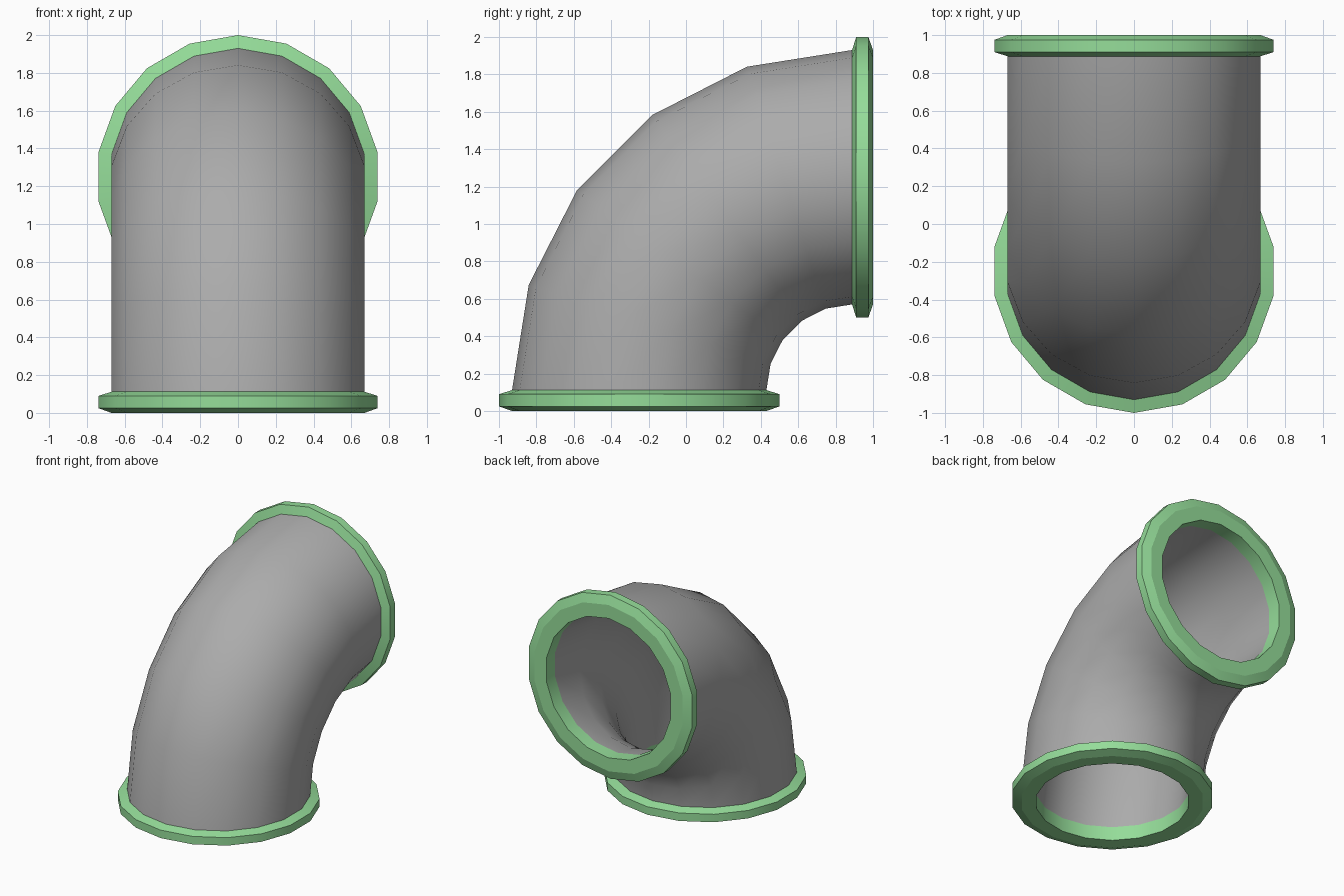
import bpy, bmesh
from math import sin, cos, pi, radians

if "Cube" in bpy.data.objects:
    bpy.data.objects.remove(bpy.data.objects["Cube"])

SIDES = 18
BORE, WALL, RIM = 0.57, 0.68, 0.75   # inner, pipe and flange radii
DEPTH = 0.112                        # flange thickness
CY, CZ, BEND = 1 - DEPTH, DEPTH, 1.25 - DEPTH


def material(name, colour):
    mat = bpy.data.materials.new(name)
    mat.diffuse_color = (*colour, 1)
    mat.use_nodes = True
    mat.node_tree.nodes["Principled BSDF"].inputs["Base Color"].default_value = mat.diffuse_color
    return mat


green = material("green", (0.30, 0.72, 0.32))
dark_grey = material("dark_grey", (0.41, 0.41, 0.41))


def loft(name, rings, mat, crisp_rings=False):
    """Join a closed cycle of 18-sided rings into one smooth solid."""
    bm = bmesh.new()
    vs = [[bm.verts.new(p) for p in ring] for ring in rings]
    for i in range(len(vs)):
        a, b = vs[i], vs[(i + 1) % len(vs)]
        for j in range(SIDES):
            k = (j + 1) % SIDES
            bm.faces.new((a[j], a[k], b[k], b[j]))
    bmesh.ops.recalc_face_normals(bm, faces=bm.faces)
    for f in bm.faces:
        f.smooth = True
    # Sharp along the rings of a flange; on the pipe only at its open ends
    ends = (0, len(vs) // 2 - 1, len(vs) // 2, len(vs) - 1)
    for i, ring in enumerate(vs):
        if crisp_rings or i in ends:
            for j in range(SIDES):
                bm.edges.get((ring[j], ring[(j + 1) % SIDES])).smooth = False
    me = bpy.data.meshes.new(name)
    bm.to_mesh(me)
    bm.free()
    me.materials.append(mat)
    ob = bpy.data.objects.new(name, me)
    bpy.context.collection.objects.link(ob)


def circle(r):
    """Sideways offset and offset away from the bend centre."""
    return [(r * sin(2 * pi * i / SIDES), r * cos(2 * pi * i / SIDES)) for i in range(SIDES)]


def bend_ring(r, t):
    return [(x, CY - (BEND + u) * cos(t), CZ + (BEND + u) * sin(t)) for x, u in circle(r)]


# Curved pipe: five 18 degree steps outside, then back along the bore
steps = [radians(18 * i) for i in range(6)]
loft("elbow_pipe", [bend_ring(WALL, t) for t in steps] +
     [bend_ring(BORE, t) for t in reversed(steps)], dark_grey)

# Bevelled flanges at the two open ends
profile = [(BORE, 0), (WALL, 0), (RIM, 0.025), (RIM, 0.09), (WALL, DEPTH), (BORE, DEPTH)]
loft("bottom_flange", [[(x, -0.25 - u, h) for x, u in circle(r)] for r, h in profile], green, True)
loft("back_flange", [[(x, 1 - h, 1.25 + u) for x, u in circle(r)] for r, h in profile], green, True)
